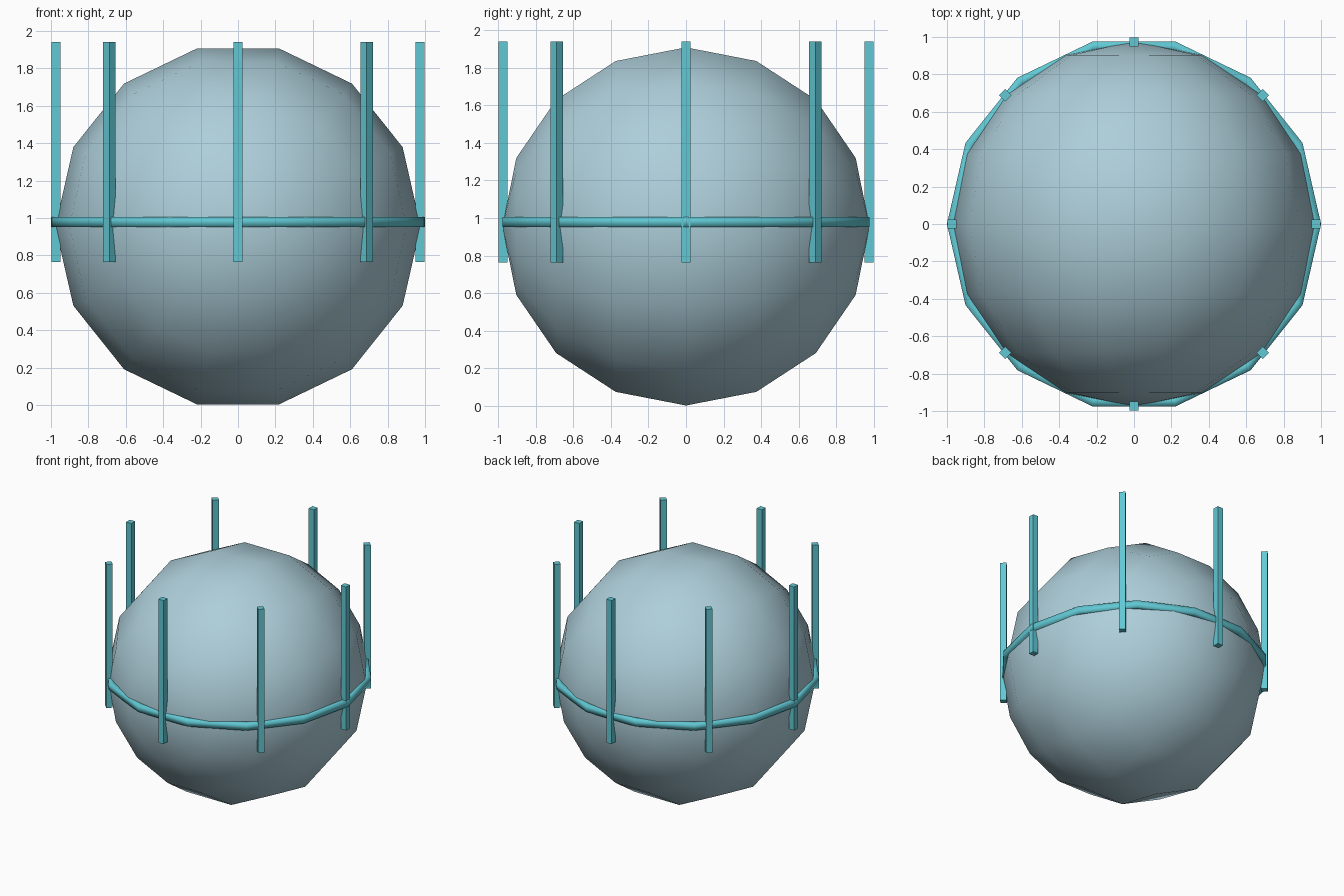
import bpy, bmesh, math
from mathutils import Vector, Matrix

if "Cube" in bpy.data.objects:
    bpy.data.objects.remove(bpy.data.objects["Cube"])


def material(name, rgb):
    m = bpy.data.materials.new(name)
    m.diffuse_color = (*rgb, 1)
    m.use_nodes = True
    m.node_tree.nodes["Principled BSDF"].inputs["Base Color"].default_value = m.diffuse_color
    return m


pale_blue = material("pale_blue", (0.42, 0.62, 0.70))
teal = material("teal", (0.12, 0.58, 0.655))


def add_object(name, bm, mat, smooth):
    bmesh.ops.remove_doubles(bm, verts=bm.verts, dist=1e-4)
    bmesh.ops.recalc_face_normals(bm, faces=bm.faces)
    for f in bm.faces:
        f.smooth = smooth
    me = bpy.data.meshes.new(name)
    bm.to_mesh(me)
    bm.free()
    me.materials.append(mat)
    ob = bpy.data.objects.new(name, me)
    bpy.context.collection.objects.link(ob)
    return ob


def lathe(name, profile, axis, steps, mat, closed=False):
    """Spin a profile of points a full turn around an axis through the origin."""
    bm = bmesh.new()
    vs = [bm.verts.new(p) for p in profile]
    pairs = list(zip(vs, vs[1:])) + ([(vs[-1], vs[0])] if closed else [])
    es = [bm.edges.new(p) for p in pairs]
    bmesh.ops.spin(bm, geom=vs + es, cent=(0, 0, 0), axis=axis,
                   angle=2 * math.pi, steps=steps, use_duplicate=False)
    return add_object(name, bm, mat, True)


# Ball: 14 segments around the y axis, 8 rings from pole to pole
R = 0.977
arc = [(R * math.sin(math.pi * i / 8), R * math.cos(math.pi * i / 8), 0)
       for i in range(9)]
ball = lathe("ball", arc, (0, 1, 0), 14, pale_blue)
ball.location.z = 0.955

# Belt: square-section hoop with 14 sides
section = [(1.0, 0, 0.953), (1.0, 0, 1.006), (0.947, 0, 1.006), (0.947, 0, 0.953)]
lathe("belt", section, (0, 0, 1), 14, teal, closed=True)

# Eight upright posts around the belt
for i in range(8):
    bm = bmesh.new()
    bmesh.ops.create_cube(bm, size=1)
    bmesh.ops.scale(bm, vec=(0.048, 0.048, 1.176), verts=bm.verts)
    bmesh.ops.translate(bm, vec=(0.973, 0, 1.352), verts=bm.verts)
    bmesh.ops.rotate(bm, cent=(0, 0, 0), verts=bm.verts,
                     matrix=Matrix.Rotation(math.pi * i / 4, 3, 'Z'))
    add_object(f"post_{i + 1}", bm, teal, False)
